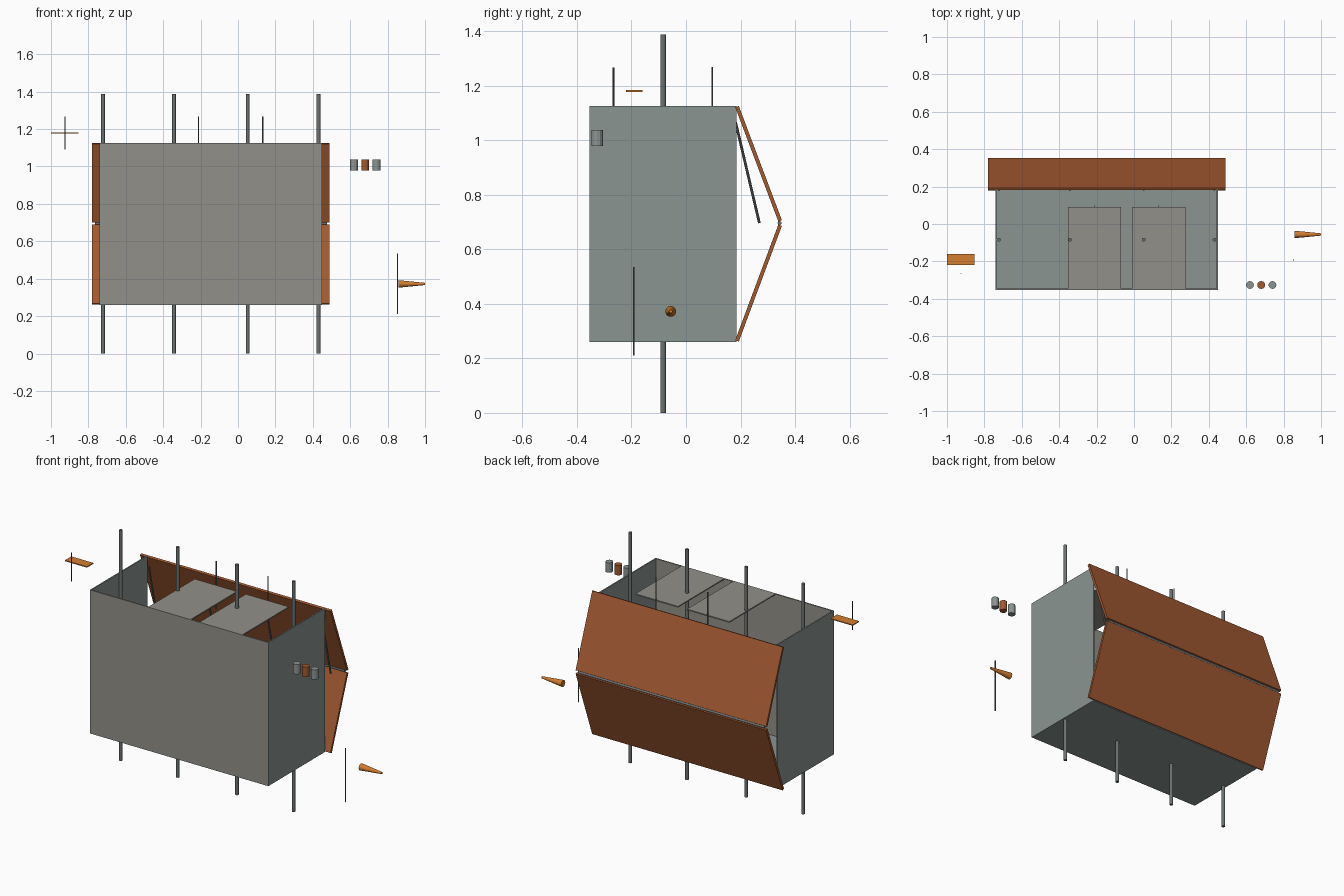
import bpy, math
from mathutils import Vector

if "Cube" in bpy.data.objects:
    bpy.data.objects.remove(bpy.data.objects["Cube"])


def material(name, rgb):
    m = bpy.data.materials.new(name)
    m.diffuse_color = (*rgb, 1)
    m.use_nodes = True
    m.node_tree.nodes["Principled BSDF"].inputs["Base Color"].default_value = m.diffuse_color
    return m


STEEL = material("blue_grey", (0.26, 0.30, 0.29))
WARM = material("warm_grey", (0.29, 0.28, 0.25))
DARK = material("dark_grey", (0.15, 0.17, 0.17))
RUST = material("rust", (0.36, 0.10, 0.03))
ORANGE = material("orange", (0.66, 0.21, 0.03))
BARK = material("dark_brown", (0.12, 0.06, 0.03))


def finish(name, mat):
    ob = bpy.context.object
    ob.name = name
    ob.data.materials.append(mat)
    return ob


def box(name, x, y, z, mat):
    """Box from (min, max) ranges."""
    bpy.ops.mesh.primitive_cube_add(size=1, location=[(a + b) / 2 for a, b in (x, y, z)])
    ob = finish(name, mat)
    ob.scale = [b - a for a, b in (x, y, z)]
    return ob


def board(name, x, a, b, thick, mat):
    """Sloping board between two (y, z) points, spanning the x range."""
    dy, dz = b[0] - a[0], b[1] - a[1]
    bpy.ops.mesh.primitive_cube_add(
        size=1, location=((x[0] + x[1]) / 2, (a[0] + b[0]) / 2, (a[1] + b[1]) / 2),
        rotation=(math.atan2(-dy, dz), 0, 0))
    ob = finish(name, mat)
    ob.scale = (x[1] - x[0], thick, math.hypot(dy, dz))
    return ob


def rod(name, a, b, r, mat, r2=None, sides=12):
    """Cylinder or tapered rod between two points."""
    a, b = Vector(a), Vector(b)
    d = b - a
    bpy.ops.mesh.primitive_cone_add(
        vertices=sides, radius1=r, radius2=r if r2 is None else r2, depth=d.length,
        location=(a + b) / 2, rotation=d.to_track_quat('Z', 'Y').to_euler())
    return finish(name, mat)


# Open-topped, open-backed case
X0, X1, Y0, Y1, Z0, Z1, T = -0.74, 0.45, -0.354, 0.185, 0.26, 1.125, 0.008
box("left_wall", (X0, X0 + T), (Y0, Y1), (Z0, Z1), STEEL)
box("right_wall", (X1 - T, X1), (Y0, Y1), (Z0, Z1), STEEL)
box("floor", (X0 + T, X1 - T), (Y0, Y1), (Z0, Z0 + T), STEEL)
box("front_wall", (X0 + T, X1 - T), (Y0, Y0 + T), (Z0 + T, Z1), WARM)

# Two flaps level with the rim, each with a thin rod at its back edge
for i, (a, b) in enumerate(((-0.352, -0.07), (-0.01, 0.275))):
    box(f"top_flap_{i}", (a, b), (Y0 + T, 0.09), (Z1 - 0.007, Z1), WARM)
    xm = (-0.212, 0.132)[i]
    rod(f"flap_rod_{i}", (xm, 0.096, 0.98), (xm, 0.096, 1.268), 0.003, DARK, sides=8)

# Posts through the case, with a strut behind each one
for i, x in enumerate((-0.722, -0.342, 0.052, 0.43)):
    rod(f"post_{i}", (x, -0.084, 0), (x, -0.084, 1.388), 0.01, DARK)
    rod(f"strut_{i}", (x, 0.182, 1.065), (x, 0.269, 0.696), 0.005, DARK, sides=8)

# Folding back shutters with a hinge rod between them
board("upper_shutter", (-0.78, 0.49), (0.187, 1.123), (0.345, 0.704), 0.014, RUST)
board("lower_shutter", (-0.78, 0.49), (0.187, 0.264), (0.345, 0.688), 0.014, RUST)
rod("shutter_hinge", (-0.765, 0.343, 0.696), (0.475, 0.343, 0.696), 0.007, DARK)

# Small canisters at the right
for i, (x, m) in enumerate(((0.62, STEEL), (0.68, RUST), (0.74, STEEL))):
    rod(f"canister_{i}", (x, -0.326, 0.978), (x, -0.326, 1.037), 0.021, m)

# Plate and rod at the left, tapered nozzle and rod at the right
box("orange_plate", (-1.0, -0.853), (-0.22, -0.16), (1.177, 1.183), ORANGE)
rod("left_rod", (-0.925, -0.266, 1.092), (-0.925, -0.266, 1.266), 0.003, BARK, sides=8)
rod("nozzle", (0.858, -0.056, 0.372), (1.0, -0.056, 0.372), 0.02, ORANGE, r2=0.006)
rod("right_rod", (0.852, -0.192, 0.21), (0.852, -0.192, 0.535), 0.003, DARK, sides=8)
